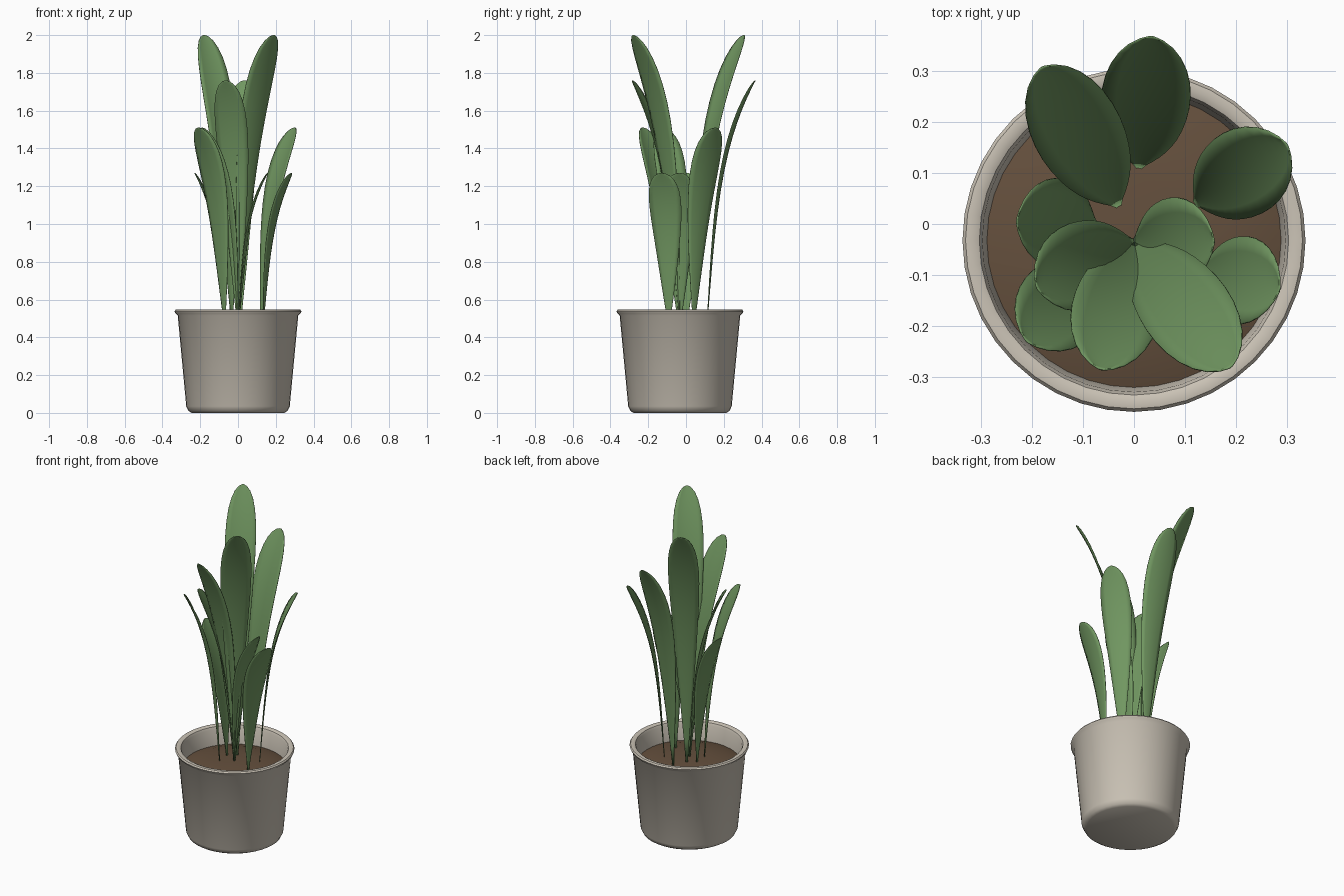
import bpy, bmesh, math
from mathutils import Vector

old = bpy.data.objects.get("Cube")
if old:
    bpy.data.objects.remove(old, do_unlink=True)


def material(name, rgb):
    mat = bpy.data.materials.new(name)
    mat.use_nodes = True
    mat.diffuse_color = (*rgb, 1)
    mat.node_tree.nodes["Principled BSDF"].inputs["Base Color"].default_value = (*rgb, 1)
    return mat


CLAY = material("pale clay", (0.60, 0.55, 0.47))
SOIL = material("dark soil", (0.13, 0.08, 0.047))
GREEN = material("leaf green", (0.165, 0.31, 0.12))


def finish(name, bm, mat, angle):
    mesh = bpy.data.meshes.new(name)
    bm.to_mesh(mesh)
    bm.free()
    mesh.materials.append(mat)
    obj = bpy.data.objects.new(name, mesh)
    bpy.context.collection.objects.link(obj)
    bpy.ops.object.select_all(action="DESELECT")
    obj.select_set(True)
    bpy.context.view_layer.objects.active = obj
    bpy.ops.object.shade_smooth_by_angle(angle=math.radians(angle))
    return obj


def lathe(name, profile, mat, angle, steps=40):
    """Spin an (r, z) profile around the pot's axis."""
    bm = bmesh.new()
    verts = [bm.verts.new((r, 0, z)) for r, z in profile]
    edges = [bm.edges.new(pair) for pair in zip(verts, verts[1:])]
    bmesh.ops.spin(bm, geom=verts + edges, cent=(0, 0, 0), axis=(0, 0, 1),
                   angle=math.tau, steps=steps, use_duplicate=False)
    bmesh.ops.remove_doubles(bm, verts=bm.verts, dist=0.0005)
    bmesh.ops.recalc_face_normals(bm, faces=bm.faces)
    bmesh.ops.translate(bm, verts=bm.verts, vec=(0, POT_Y, 0))
    return finish(name, bm, mat, angle)


POT_Y = -0.032
SOIL_Z = 0.45

# Pot: chamfered foot, tapered wall, rolled rim and inner wall
lathe("pot", [(0, 0), (0.245, 0), (0.262, 0.01), (0.274, 0.035), (0.319, 0.515),
              (0.332, 0.528), (0.336, 0.538), (0.330, 0.546), (0.316, 0.548),
              (0.303, 0.542), (0.297, 0.528), (0.288, 0.43), (0.25, 0.40), (0, 0.40)],
      CLAY, 40)

# Soil: gently domed disc inside the pot
soil = lathe("soil", [(0, SOIL_Z + 0.015), (0.12, SOIL_Z + 0.012),
                      (0.22, SOIL_Z + 0.003), (0.292, SOIL_Z - 0.02)], SOIL, 60)
if soil.data.polygons[0].normal.z < 0:
    soil.data.flip_normals()


def leaf(name, base, tip, top, width=0.175, rows=16, cols=6):
    """Blade that rises from base and arches outward to tip at height top."""
    start = Vector((*base, SOIL_Z))
    out = Vector((*tip, SOIL_Z)) - start
    forward = out.normalized()
    side = Vector((-forward.y, forward.x, 0))
    bm = bmesh.new()
    grid = []
    for i in range(rows + 1):
        h = math.sin(i / rows * math.pi / 2)
        reach = 0.4 * h + 0.6 * h ** 4
        half = width * 0.667 * max(h, 0.03) ** 0.9 * math.sqrt(max(1 - h ** 8, 0.002))
        centre = start + out * reach + Vector((0, 0, (top - SOIL_Z) * h))
        row = []
        for j in range(cols + 1):
            s = 2 * j / cols - 1
            # edges cup back toward the middle of the plant
            cup = -forward * 0.14 * half * s * s
            row.append(bm.verts.new(centre + side * half * s + cup))
        grid.append(row)
    for low, high in zip(grid, grid[1:]):
        for j in range(cols):
            bm.faces.new((low[j], low[j + 1], high[j + 1], high[j]))
    obj = finish(name, bm, GREEN, 50)
    solid = obj.modifiers.new("thickness", "SOLIDIFY")
    solid.thickness = 0.003
    solid.offset = 0


# Leaves: (base, tip, height), in four sizes
TALL, LONG, MEDIUM, SHORT = 2.0, 1.76, 1.51, 1.27
MIDDLE = (0, -0.035)
LEAVES = [
    (MIDDLE, (0.19, -0.28), TALL),
    (MIDDLE, (-0.065, -0.285), LONG),
    (MIDDLE, (-0.19, -0.125), MEDIUM),
    (MIDDLE, (0.157, -0.035), SHORT),
    ((-0.03, 0.035), (-0.18, 0.307), TALL),
    ((0.01, 0.11), (0.035, 0.367), LONG),
    ((0.12, 0.04), (0.3, 0.155), MEDIUM),
    ((-0.07, -0.08), (-0.21, -0.23), MEDIUM),
    ((-0.075, 0), (-0.23, 0.005), SHORT),
    ((0.132, -0.09), (0.285, -0.13), SHORT),
]
for n, (base, tip, top) in enumerate(LEAVES, 1):
    leaf(f"leaf_{n}", base, tip, top)
